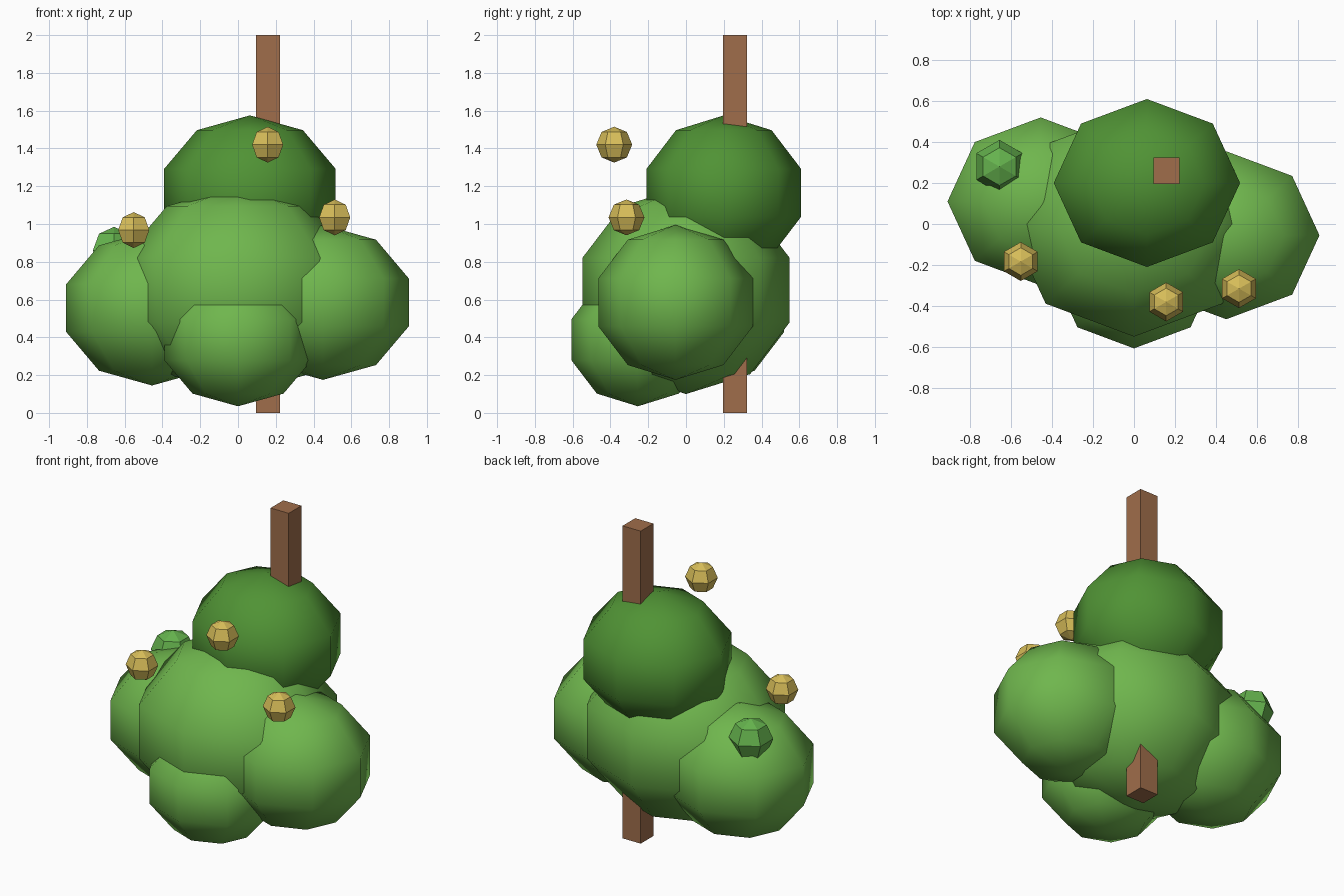
import bpy

cube = bpy.data.objects.get("Cube")
if cube:
    bpy.data.objects.remove(cube, do_unlink=True)


def material(name, rgb):
    mat = bpy.data.materials.new(name)
    mat.use_nodes = True
    mat.diffuse_color = (*rgb, 1)
    mat.node_tree.nodes["Principled BSDF"].inputs["Base Color"].default_value = (*rgb, 1)
    return mat


leaf_green = material("leaf green", (0.16, 0.47, 0.075))
dark_green = material("dark green", (0.08, 0.29, 0.035))
bud_green = material("bud green", (0.13, 0.45, 0.075))
golden = material("golden yellow", (0.68, 0.51, 0.10))
bark = material("bark brown", (0.35, 0.155, 0.07))


def ball(name, centre, radii, segments, rings, mat, smooth):
    bpy.ops.mesh.primitive_uv_sphere_add(segments=segments, ring_count=rings, location=centre)
    obj = bpy.context.object
    obj.name = name
    obj.scale = radii
    bpy.ops.object.transform_apply(location=False, rotation=False, scale=True)
    if smooth:
        bpy.ops.object.shade_smooth()
    else:
        bpy.ops.object.shade_flat()
    obj.data.materials.append(mat)
    return obj


# Foliage clumps: one squashed shape at several sizes
def clump(name, centre, size, mat):
    ball(name, centre, (1.165 * size, 1.05 * size, size), 8, 5, mat, True)


clump("middle_foliage", (0, 0, 0.65), 0.55, leaf_green)
clump("left_foliage", (0.45, -0.055, 0.585), 0.41, leaf_green)
clump("right_foliage", (-0.455, 0.11, 0.555), 0.41, leaf_green)
clump("front_foliage", (0, -0.255, 0.387), 0.352, leaf_green)
clump("top_foliage", (0.063, 0.2, 1.165), 0.41, dark_green)

# Small faceted bud and fruits
ball("bud", (-0.656, 0.28, 0.86), (0.13, 0.13, 0.125), 6, 4, bud_green, False)
fruits = {"top_fruit": (0.157, -0.38, 1.42),
          "left_fruit": (0.512, -0.315, 1.035),
          "right_fruit": (-0.552, -0.183, 0.968)}
for name, centre in fruits.items():
    ball(name, centre, (0.095,) * 3, 6, 4, golden, False)

# Square trunk through the foliage
bpy.ops.mesh.primitive_cube_add(size=1, location=(0.158, 0.26, 1))
trunk = bpy.context.object
trunk.name = "trunk"
trunk.scale = (0.128, 0.128, 2)
bpy.ops.object.transform_apply(location=False, rotation=False, scale=True)
trunk.data.materials.append(bark)
